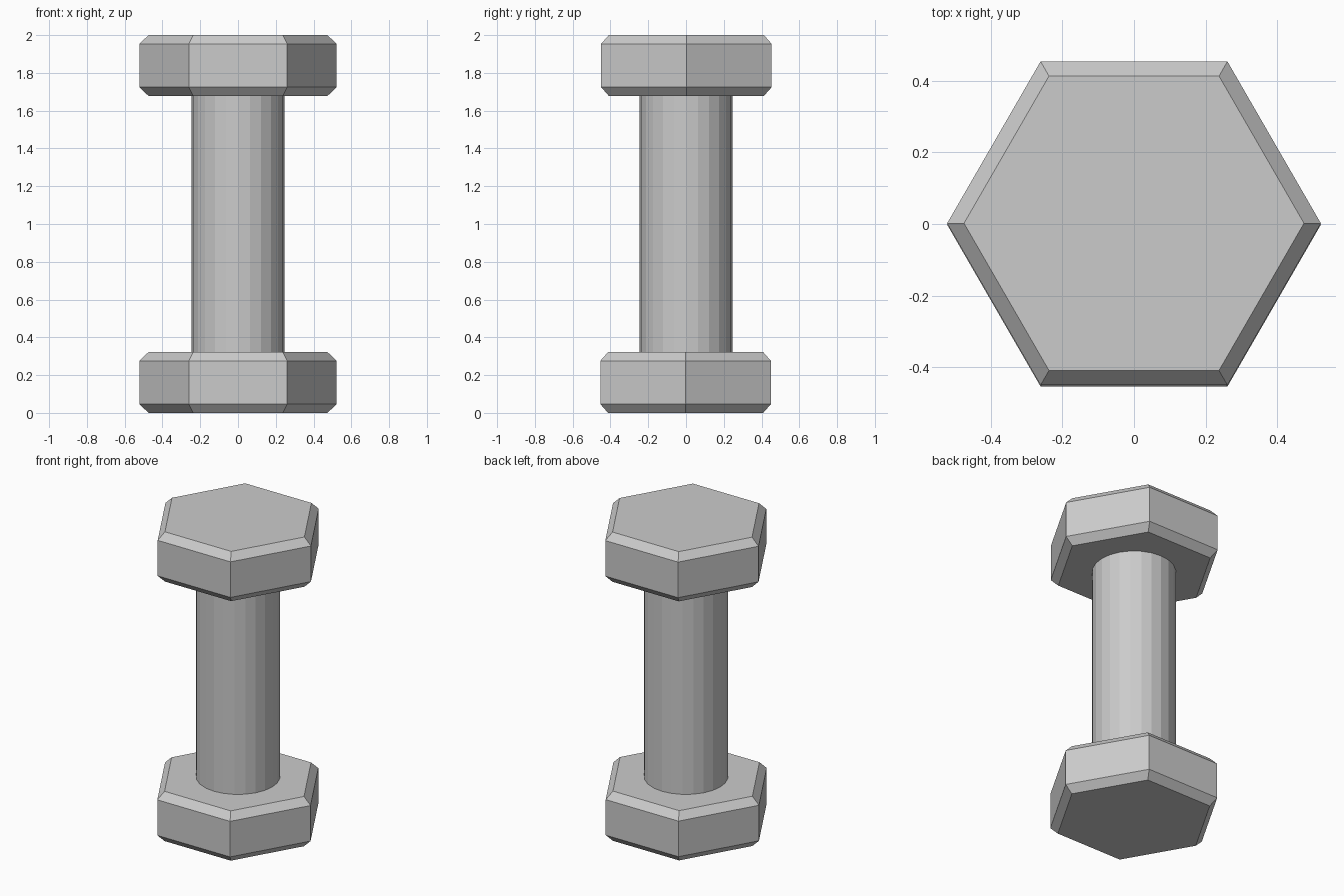
import bpy
import bmesh
import math

cube = bpy.data.objects.get("Cube")
if cube:
    bpy.data.objects.remove(cube, do_unlink=True)

# Single plain metal colour
steel = bpy.data.materials.new("light_grey_metal")
steel.use_nodes = True
colour = (0.6, 0.6, 0.6, 1.0)
steel.diffuse_color = colour
steel.node_tree.nodes["Principled BSDF"].inputs["Base Color"].default_value = colour


def prism(name, sides, rings, caps=True):
    """Flat-sided solid made from (radius, height) rings, first corner on +x."""
    bm = bmesh.new()
    loops = []
    for radius, z in rings:
        angles = [math.tau * i / sides for i in range(sides)]
        loops.append([bm.verts.new((radius * math.cos(a), radius * math.sin(a), z))
                      for a in angles])
    for low, high in zip(loops, loops[1:]):
        for i in range(sides):
            j = (i + 1) % sides
            bm.faces.new((low[i], low[j], high[j], high[i]))
    if caps:
        bm.faces.new(loops[0][::-1])
        bm.faces.new(loops[-1])
    mesh = bpy.data.meshes.new(name)
    bm.to_mesh(mesh)
    bm.free()
    mesh.materials.append(steel)
    obj = bpy.data.objects.new(name, mesh)
    bpy.context.collection.objects.link(obj)
    return obj


# Chamfered hexagonal weights at both ends
HEIGHT, OUTER, INNER, CHAMFER = 0.322, 0.521, 0.474, 0.046
head_rings = [(INNER, 0), (OUTER, CHAMFER), (OUTER, HEIGHT - CHAMFER), (INNER, HEIGHT)]
for name, base, shift in (("lower_weight", 0, -0.002), ("upper_weight", 2 - HEIGHT, 0.002)):
    weight = prism(name, 6, head_rings)
    weight.location = (0, shift, base)

# Round handle between the weights, open where it meets them
prism("handle", 24, [(0.246, HEIGHT), (0.246, 2 - HEIGHT)], caps=False)
